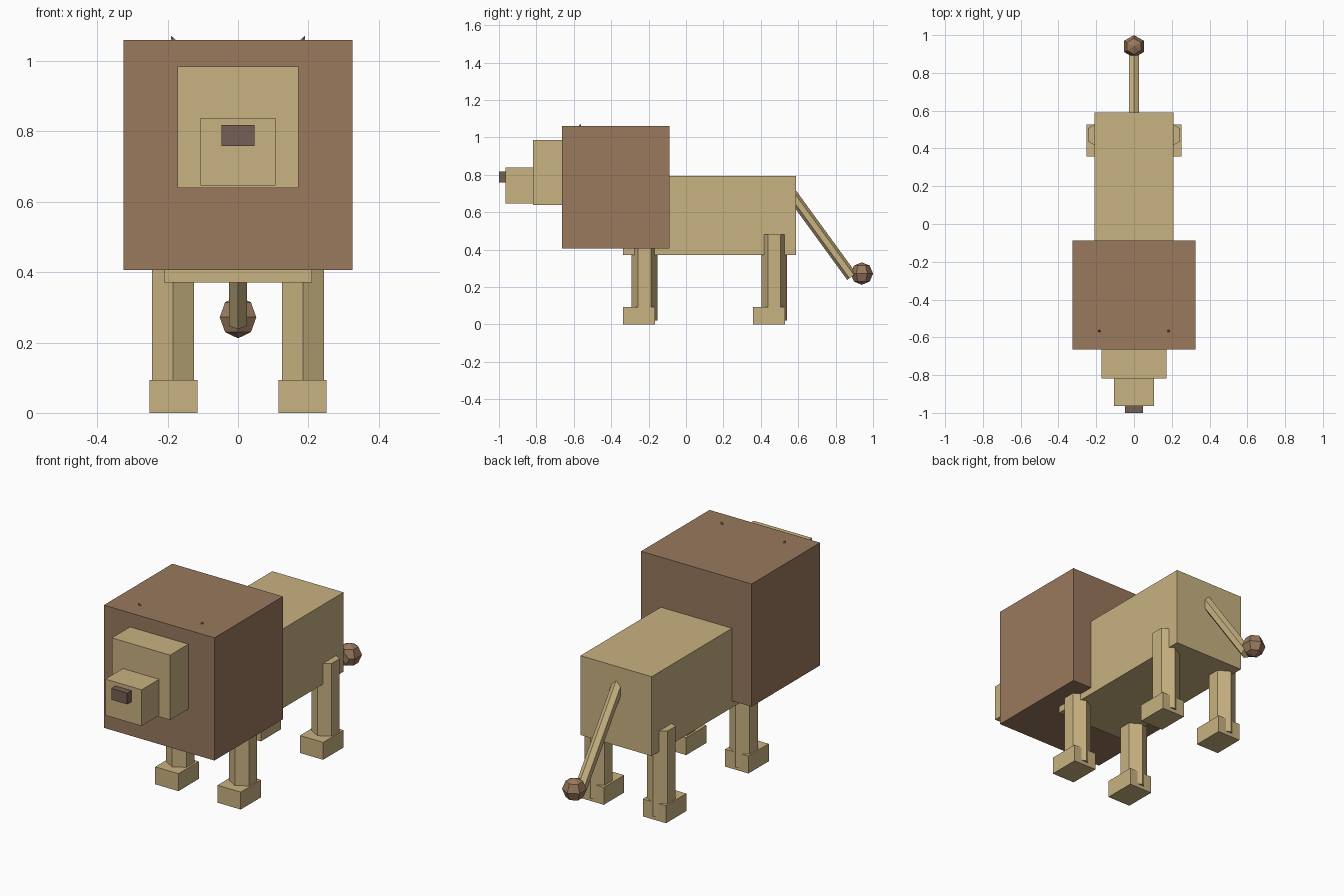
import bpy, bmesh, math
from mathutils import Vector, Matrix

if "Cube" in bpy.data.objects:
    bpy.data.objects.remove(bpy.data.objects["Cube"])


def material(name, color):
    m = bpy.data.materials.new(name)
    m.diffuse_color = (*color, 1)
    m.use_nodes = True
    m.node_tree.nodes["Principled BSDF"].inputs["Base Color"].default_value = m.diffuse_color
    return m


TAN = material("tan_fur", (0.58, 0.445, 0.22))
BROWN = material("brown_mane", (0.32, 0.19, 0.11))
DARK = material("dark_nose", (0.175, 0.118, 0.09))


def finish(name, bm, mat):
    mesh = bpy.data.meshes.new(name)
    bm.to_mesh(mesh)
    bm.free()
    mesh.materials.append(mat)
    ob = bpy.data.objects.new(name, mesh)
    bpy.context.collection.objects.link(ob)
    return ob


def box(name, lo, hi, mat):
    lo, hi = Vector(lo), Vector(hi)
    bm = bmesh.new()
    bmesh.ops.create_cube(bm, size=1, matrix=Matrix.Translation((lo + hi) / 2)
                          @ Matrix.Diagonal((*(hi - lo), 1)))
    return finish(name, bm, mat)


def rod(name, a, b, r1, r2, sides, mat):
    """Prism or cone running from a to b, tilted without twisting."""
    a, b = Vector(a), Vector(b)
    d = b - a
    rot = Vector((0, 0, 1)).rotation_difference(d).to_matrix().to_4x4()
    bm = bmesh.new()
    bmesh.ops.create_cone(bm, cap_ends=True, segments=sides, radius1=r1, radius2=r2,
                          depth=d.length, matrix=Matrix.Translation((a + b) / 2) @ rot)
    return finish(name, bm, mat)


# Body, mane and face
box("body", (-0.21, -0.337, 0.37), (0.21, 0.589, 0.793), TAN)
box("mane", (-0.326, -0.664, 0.406), (0.326, -0.087, 1.06), BROWN)
box("head", (-0.172, -0.817, 0.639), (0.172, -0.475, 0.985), TAN)
box("muzzle", (-0.107, -0.964, 0.646), (0.107, -0.75, 0.839), TAN)
box("nose", (-0.047, -1.0, 0.759), (0.047, -0.94, 0.819), DARK)

# Ears (tips poke through the mane), legs and feet on both sides
for side, s in (("left", 1), ("right", -1)):
    rod(f"ear_{side}", (s * 0.14, -0.566, 0.963), (s * 0.19, -0.566, 1.072),
        0.06, 0, 6, BROWN)
    for end, y in (("front", -0.222), ("back", 0.472)):
        rod(f"{end}_leg_{side}", (s * 0.185, y, 0.02), (s * 0.185, y, 0.48),
            0.0685, 0.0685, 6, TAN)
        x = s * 0.1835
        box(f"{end}_foot_{side}", (x - 0.0685, y - 0.115, 0), (x + 0.0685, y + 0.056, 0.093), TAN)

# Tail with tuft
rod("tail", (0, 0.56, 0.704), (0, 0.886, 0.256), 0.03, 0.03, 6, TAN)
bm = bmesh.new()
bmesh.ops.create_uvsphere(bm, u_segments=6, v_segments=4, radius=0.06)
far = max(bm.verts, key=lambda v: v.co.x)
if far.co.x > 0.058:  # keep the equator corners on the y axis
    bmesh.ops.rotate(bm, verts=bm.verts, matrix=Matrix.Rotation(math.pi / 6, 3, 'Z'))
bmesh.ops.translate(bm, verts=bm.verts, vec=(0, 0.94, 0.272))
finish("tail_tuft", bm, BROWN)
